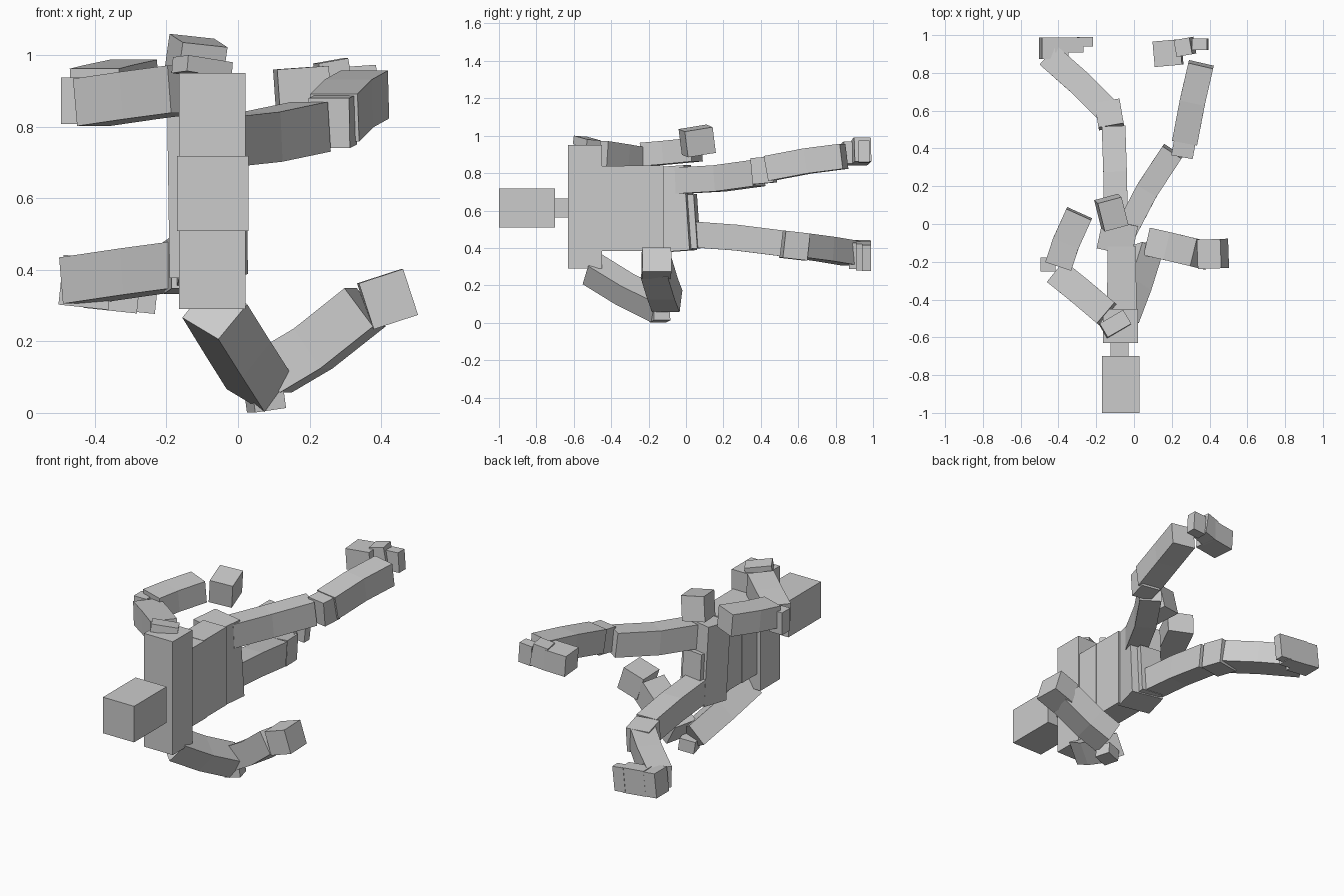
import bpy, bmesh
from mathutils import Vector, Matrix, Euler
from math import radians


def finish(name, bm):
    bmesh.ops.recalc_face_normals(bm, faces=bm.faces)
    me = bpy.data.meshes.new(name)
    bm.to_mesh(me)
    bm.free()
    ob = bpy.data.objects.new(name, me)
    bpy.context.collection.objects.link(ob)
    return ob


def box(name, center, size, rot=(0, 0, 0)):
    """Block rotated by Euler angles in degrees."""
    bm = bmesh.new()
    m = (Matrix.Translation(center)
         @ Euler([radians(a) for a in rot]).to_matrix().to_4x4()
         @ Matrix.Diagonal((*size, 1)))
    bmesh.ops.create_cube(bm, size=1, matrix=m)
    return finish(name, bm)


def limb(name, path, width, depth, up=(0, 0, 1)):
    """Square bar along a path; depth is measured along up."""
    pts = [Vector(p) for p in path]
    up = Vector(up)
    bm = bmesh.new()
    rings = []
    for i, p in enumerate(pts):
        t = (pts[min(i + 1, len(pts) - 1)] - pts[max(i - 1, 0)]).normalized()
        s = t.cross(up).normalized()
        u = s.cross(t)
        rings.append([bm.verts.new(p + s * a * width / 2 + u * b * depth / 2)
                      for a, b in ((-1, -1), (1, -1), (1, 1), (-1, 1))])
    for r, q in zip(rings, rings[1:]):
        for k in range(4):
            bm.faces.new((r[k], r[(k + 1) % 4], q[(k + 1) % 4], q[k]))
    bm.faces.new(rings[0])
    bm.faces.new(rings[-1])
    return finish(name, bm)


# Head, neck and torso, lying along y
box("head", (-0.07, -0.85, 0.613), (0.20, 0.30, 0.21))
box("neck", (-0.077, -0.66, 0.613), (0.095, 0.10, 0.10))
box("chest", (-0.072, -0.54, 0.62), (0.185, 0.18, 0.66))
box("ribs", (-0.065, -0.39, 0.61), (0.155, 0.16, 0.455))
box("belly", (-0.065, -0.225, 0.612), (0.15, 0.21, 0.455))
box("pelvis", (-0.085, -0.055, 0.61), (0.19, 0.16, 0.455), (4, 0, -12))
box("crotch", (-0.08, 0.025, 0.54), (0.13, 0.07, 0.29), (4, 0, -8))

# Upper leg, spread to +x
limb("upper_thigh", [(-0.04, -0.03, 0.76), (0.07, 0.18, 0.772), (0.205, 0.385, 0.80)],
     0.12, 0.14)
limb("upper_knee", [(0.255, 0.36, 0.81), (0.275, 0.47, 0.82)], 0.115, 0.14)
limb("upper_shin", [(0.27, 0.44, 0.825), (0.31, 0.65, 0.865), (0.355, 0.845, 0.89)],
     0.135, 0.135)
box("upper_foot", (0.18, 0.905, 0.905), (0.145, 0.135, 0.12), (0, -4, 5))
box("upper_instep", (0.27, 0.938, 0.92), (0.085, 0.09, 0.13), (0, -10, 10))
box("upper_heel", (0.35, 0.952, 0.913), (0.08, 0.06, 0.115), (0, -4, 0))

# Lower leg, spread to -x
limb("lower_thigh", [(-0.095, 0.0, 0.475), (-0.10, 0.27, 0.455), (-0.108, 0.51, 0.425)],
     0.125, 0.138)
limb("lower_knee", [(-0.12, 0.515, 0.42), (-0.142, 0.645, 0.405)], 0.135, 0.145)
limb("lower_shin", [(-0.13, 0.59, 0.415), (-0.28, 0.74, 0.395), (-0.45, 0.89, 0.37)],
     0.135, 0.13)
box("lower_heel", (-0.425, 0.93, 0.365), (0.14, 0.115, 0.14), (0, 6, 0))
box("lower_foot", (-0.35, 0.948, 0.358), (0.15, 0.08, 0.145), (0, 6, 0))
box("lower_toe", (-0.26, 0.965, 0.35), (0.07, 0.05, 0.14), (0, 6, 0))

# Raised arm, folded beyond -x
box("upper_shoulder", (-0.10, -0.53, 0.965), (0.145, 0.085, 0.045), (-4, 8, 30))
limb("upper_arm_raised", [(-0.145, -0.475, 0.905), (-0.28, -0.36, 0.887),
                          (-0.41, -0.255, 0.868)], 0.145, 0.133)
box("raised_elbow", (-0.455, -0.215, 0.872), (0.08, 0.075, 0.13))
limb("forearm_raised", [(-0.40, -0.22, 0.90), (-0.36, -0.10, 0.91),
                        (-0.29, 0.055, 0.925)], 0.145, 0.125)
box("raised_hand", (-0.12, 0.06, 0.972), (0.13, 0.155, 0.14), (9, 6, 15))

# Supporting arm, reaching down and out to +x
limb("upper_arm_lowered", [(-0.065, -0.50, 0.285), (0.0, -0.33, 0.18),
                           (0.06, -0.14, 0.085)], 0.14, 0.13, (0.6, 0, 1))
box("lowered_elbow", (0.075, -0.14, 0.042), (0.09, 0.09, 0.07), (0, -8, 15))
limb("forearm_lowered", [(0.10, -0.10, 0.115), (0.21, -0.125, 0.18),
                         (0.355, -0.16, 0.295)], 0.15, 0.135)
box("lowered_hand", (0.418, -0.158, 0.318), (0.13, 0.155, 0.135), (0, -18, 2))
